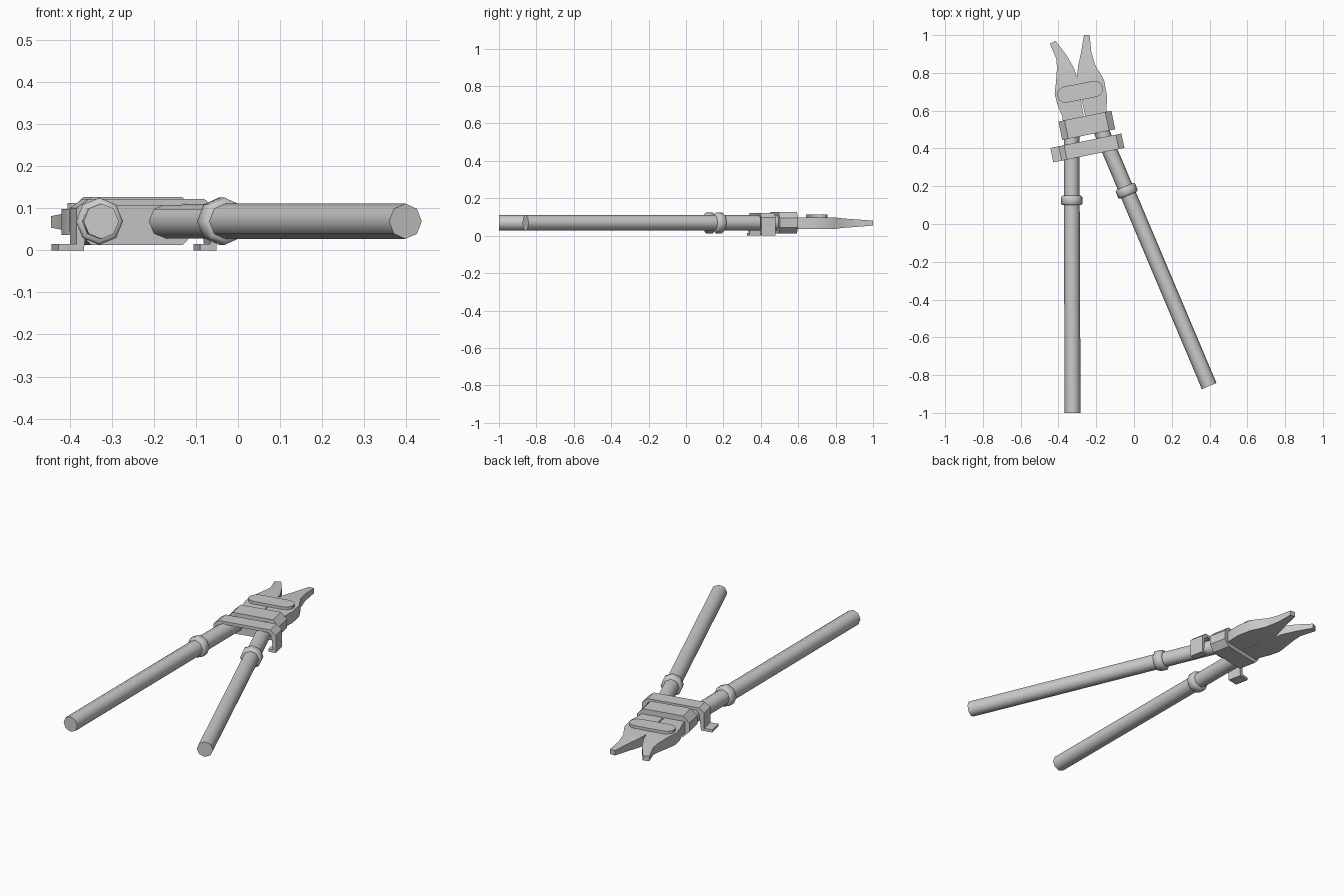
import bpy, bmesh
from math import sin, cos, pi, radians, atan2
from mathutils import Matrix, Vector

if "Cube" in bpy.data.objects:
    bpy.data.objects.remove(bpy.data.objects["Cube"])

ZC = 0.069  # centre height of the tool


def finish(name, bm, matrix=Matrix(), smooth=None):
    bmesh.ops.recalc_face_normals(bm, faces=bm.faces)
    me = bpy.data.meshes.new(name)
    bm.to_mesh(me)
    bm.free()
    me.transform(matrix)
    ob = bpy.data.objects.new(name, me)
    bpy.context.collection.objects.link(ob)
    if smooth:
        bpy.ops.object.select_all(action='DESELECT')
        ob.select_set(True)
        bpy.context.view_layer.objects.active = ob
        bpy.ops.object.shade_smooth_by_angle(angle=radians(smooth))
    return ob


def loft(bm, rings):
    """Skin closed rings of equal length and cap both ends."""
    rows = [[bm.verts.new(p) for p in r] for r in rings]
    n = len(rows[0])
    for a, b in zip(rows, rows[1:]):
        for i in range(n):
            j = (i + 1) % n
            bm.faces.new((a[i], a[j], b[j], b[i]))
    bm.faces.new(rows[0])
    bm.faces.new(rows[-1])


def lathe(name, profile, start, end, sides=8):
    """Turned part; profile is (distance from start, radius) along the line."""
    bm = bmesh.new()
    loft(bm, [[(r * cos(2 * pi * i / sides), d, r * sin(2 * pi * i / sides))
               for i in range(sides)] for d, r in profile])
    v = Vector(end) - Vector(start)
    m = Matrix.Translation((start[0], start[1], ZC)) @ Matrix.Rotation(atan2(-v.x, v.y), 4, 'Z')
    return finish(name, bm, m, 50)


def band(name, section, width, centre, angle):
    """Section in local x/z, extruded along local y."""
    bm = bmesh.new()
    loft(bm, [[(x, y, z) for x, z in section] for y in (-width / 2, width / 2)])
    m = Matrix.Translation((*centre, 0)) @ Matrix.Rotation(radians(angle), 4, 'Z')
    return finish(name, bm, m)


# Grips, collars and shafts
def arm(side, start, end, collar):
    length = (Vector(end) - Vector(start)).length
    c = collar
    lathe(side + "_grip", [(0, .042), (c, .042)], start, end)
    lathe(side + "_collar", [(c - .025, .049), (c - .018, .056), (c + .018, .056), (c + .025, .049)],
          start, end)
    lathe(side + "_shaft", [(c, .041), (length, .041)], start, end)


arm("left", (-.325, -1), (-.331, .52), 1.125)
arm("right", (.398, -.858), (-.18, .51), 1.122)


# Jaws: outer / inner outline pairs from base to tip, thinning to the tip
def jaw(name, stations):
    bm = bmesh.new()
    rings = []
    for (ax, ay), (bx, by), lo, hi in stations:
        rings.append([(ax, ay, lo), (bx, by, lo), (bx, by, hi), (ax, ay, hi)])
    loft(bm, rings)
    finish(name, bm, smooth=25)


jaw("left_jaw", [
    ((-.37, .50), (-.262, .53), .036, .098),
    ((-.38, .57), (-.268, .58), .036, .098),
    ((-.405, .63), (-.28, .65), .036, .098),
    ((-.42, .69), (-.29, .71), .036, .098),
    ((-.413, .75), (-.30, .77), .037, .097),
    ((-.408, .82), (-.318, .825), .042, .093),
    ((-.41, .87), (-.358, .895), .047, .088),
    ((-.445, .955), (-.415, .97), .054, .081)])
jaw("right_jaw", [
    ((-.148, .54), (-.255, .53), .036, .098),
    ((-.145, .61), (-.26, .58), .036, .098),
    ((-.143, .68), (-.275, .65), .036, .098),
    ((-.158, .76), (-.297, .72), .036, .098),
    ((-.18, .80), (-.304, .77), .037, .097),
    ((-.205, .84), (-.295, .84), .042, .092),
    ((-.226, .91), (-.28, .91), .047, .087),
    ((-.235, 1.0), (-.265, 1.0), .054, .081)])

# Pivot link: flat stadium plate across the jaws
bm = bmesh.new()
outline = []
for cx, a0 in ((.08, -90), (-.08, 90)):
    for i in range(7):
        a = radians(a0 + i * 30)
        outline.append((cx + .043 * cos(a), .043 * sin(a)))
loft(bm, [[(x, y, z) for x, y in outline] for z in (.085, .113)])
finish("pivot_link", bm, Matrix.Translation((-.285, .70, 0)) @ Matrix.Rotation(radians(11), 4, 'Z'))

# Wide clamp with chamfered corners
w, lo, hi, c = .143, .012, .127, .033
band("clamp", [(-w, lo + c), (-w + c, lo), (w - c, lo), (w, lo + c),
               (w, hi - c), (w - c, hi), (-w + c, hi), (-w, hi - c)],
     .10, (-.25, .522), 11.5)

# Strap over both shafts, legs down to feet (left turns out, right turns in)
band("strap", [(-.204, 0), (-.142, 0), (-.132, .09), (-.115, .106), (.14, .106), (.155, .09),
               (.165, .015), (.14, .015), (.14, 0), (.18, 0), (.18, .097), (.15, .122),
               (-.13, .122), (-.16, .1), (-.16, .015), (-.204, .015)],
     .078, (-.235, .405), 11.5)
